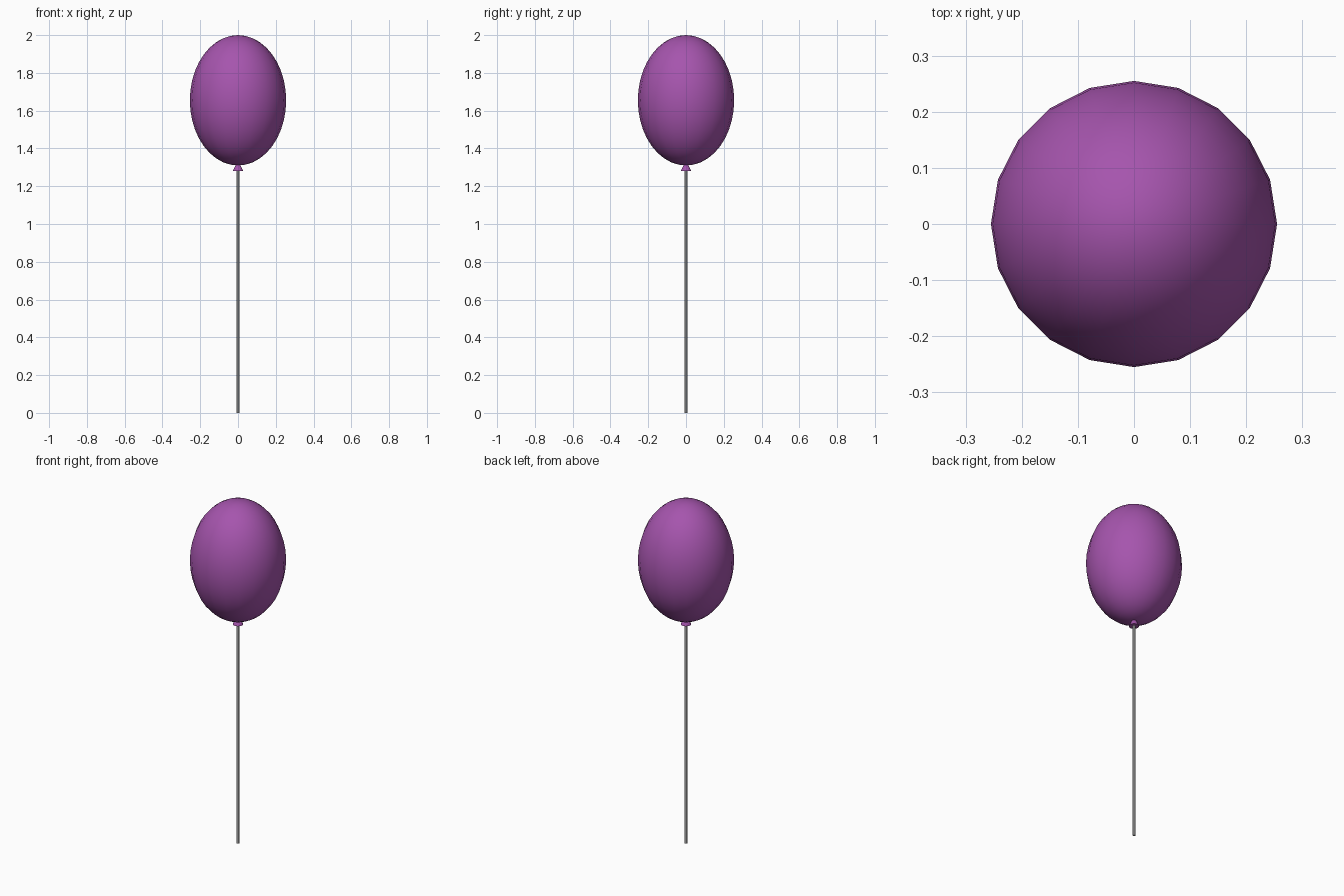
import bpy

if "Cube" in bpy.data.objects:
    bpy.data.objects.remove(bpy.data.objects["Cube"])

purple = bpy.data.materials.new("purple_rubber")
purple.diffuse_color = (0.38, 0.09, 0.42, 1)
purple.use_nodes = True
purple.node_tree.nodes["Principled BSDF"].inputs["Base Color"].default_value = purple.diffuse_color


def finish(name, mat=None, smooth=True):
    ob = bpy.context.object
    ob.name = name
    if mat:
        ob.data.materials.append(mat)
    if smooth:
        bpy.ops.object.shade_smooth_by_angle()
    return ob


# Balloon body: stretched sphere
bpy.ops.mesh.primitive_uv_sphere_add(segments=20, ring_count=20, radius=1, location=(0, 0, 1.655))
bpy.context.object.scale = (0.255, 0.255, 0.345)
bpy.ops.object.transform_apply(location=False, rotation=False, scale=True)
finish("balloon", purple)

# Tied knot flaring out below the balloon
bpy.ops.mesh.primitive_cone_add(vertices=12, radius1=0.028, radius2=0.008, depth=0.042,
                                location=(0, 0, 1.301))
finish("knot", purple)

# Straight string down to the ground
bpy.ops.mesh.primitive_cylinder_add(vertices=8, radius=0.008, depth=1.3, location=(0, 0, 0.65))
finish("string")
